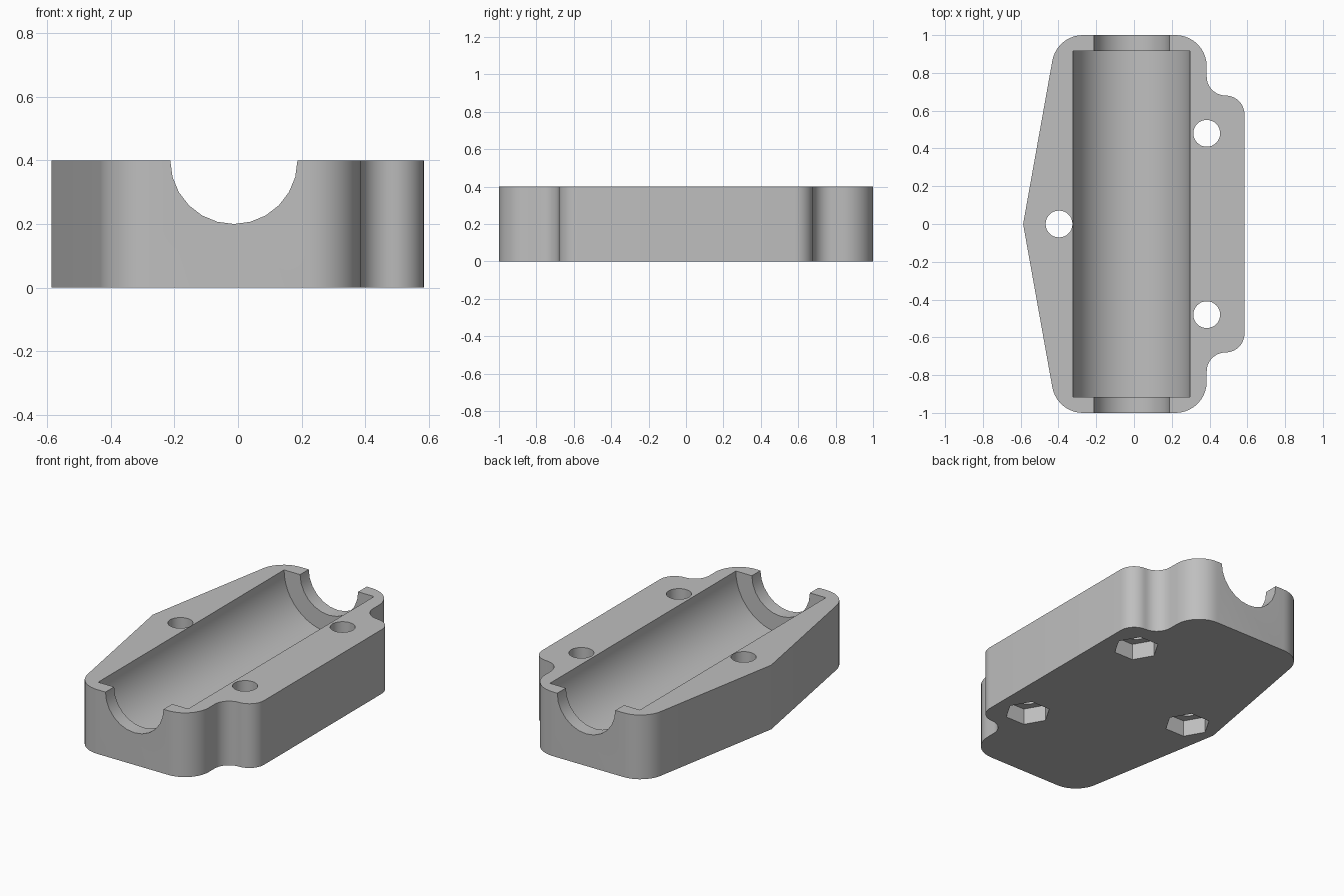
import bpy, math
from math import pi, cos, sin, radians

default = bpy.data.objects.get("Cube")
if default:
    bpy.data.objects.remove(default, do_unlink=True)

HEIGHT = 0.4
AXIS_X = -0.013
HOLES = [(-0.397, 0.0), (0.385, 0.48), (0.385, -0.48)]

grey = bpy.data.materials.new("light grey")
grey.use_nodes = True
colour = (0.52, 0.52, 0.52, 1)
grey.diffuse_color = colour
grey.node_tree.nodes["Principled BSDF"].inputs["Base Color"].default_value = colour


def arc(cx, cy, r, start, end, steps=10):
    angles = [radians(start + (end - start) * i / steps) for i in range(steps + 1)]
    return [(cx + r * cos(a), cy + r * sin(a)) for a in angles]


def prism(name, outline, z0, z1):
    n = len(outline)
    verts = [(x, y, z) for z in (z0, z1) for x, y in outline]
    faces = [list(range(n))[::-1], list(range(n, 2 * n))]
    faces += [[i, (i + 1) % n, n + (i + 1) % n, n + i] for i in range(n)]
    mesh = bpy.data.meshes.new(name)
    mesh.from_pydata(verts, [], faces)
    mesh.materials.append(grey)
    obj = bpy.data.objects.new(name, mesh)
    bpy.context.collection.objects.link(obj)
    return obj


def cut(target, cutter):
    """Subtract the cutter, then discard it."""
    cutter.hide_render = True
    mod = target.modifiers.new("cut", "BOOLEAN")
    mod.operation = "DIFFERENCE"
    mod.solver = "EXACT"
    mod.object = cutter
    bpy.context.view_layer.objects.active = target
    bpy.ops.object.modifier_apply(modifier=mod.name)
    bpy.data.objects.remove(cutter, do_unlink=True)


def circle(cx, cy, r, sides):
    return arc(cx, cy, r, 0, 360, sides)[:-1]


def channel(name, r, half_length, sides):
    obj = prism(name, circle(0, 0, r, sides), -half_length, half_length)
    obj.rotation_euler.x = pi / 2
    obj.location = (AXIS_X, 0, HEIGHT)
    bpy.context.view_layer.update()
    return obj


# Half outline from the flange side round to the pointed side, then mirrored
half = arc(0.485, 0.58, 0.1, 0, 90)             # flange corner
half += arc(0.485, 0.78, 0.1, 270, 180)[1:]     # concave cove
half += arc(0.22, 0.835, 0.165, 0, 90)          # end corner
half += arc(-0.27, 0.835, 0.165, 90, 169.7)     # corner into the slanted side
outline = half + [(-0.587, 0)] + [(x, -y) for x, y in reversed(half)]
body = prism("housing_half", outline, 0, HEIGHT)

# Long cavity and the narrower end openings
cut(body, channel("cavity_cutter", 0.31, 0.915, 48))
cut(body, channel("end_opening_cutter", 0.2, 1.2, 24))

# Bolt holes with hexagonal nut pockets underneath
for x, y in HOLES:
    cut(body, prism("bolt_hole_cutter", circle(x, y, 0.071, 32), -0.1, 0.5))
    cut(body, prism("nut_pocket_cutter", circle(x, y, 0.13, 6), -0.1, 0.1))

bpy.ops.object.select_all(action="DESELECT")
body.select_set(True)
bpy.context.view_layer.objects.active = body
bpy.ops.object.shade_smooth_by_angle(angle=radians(17))
